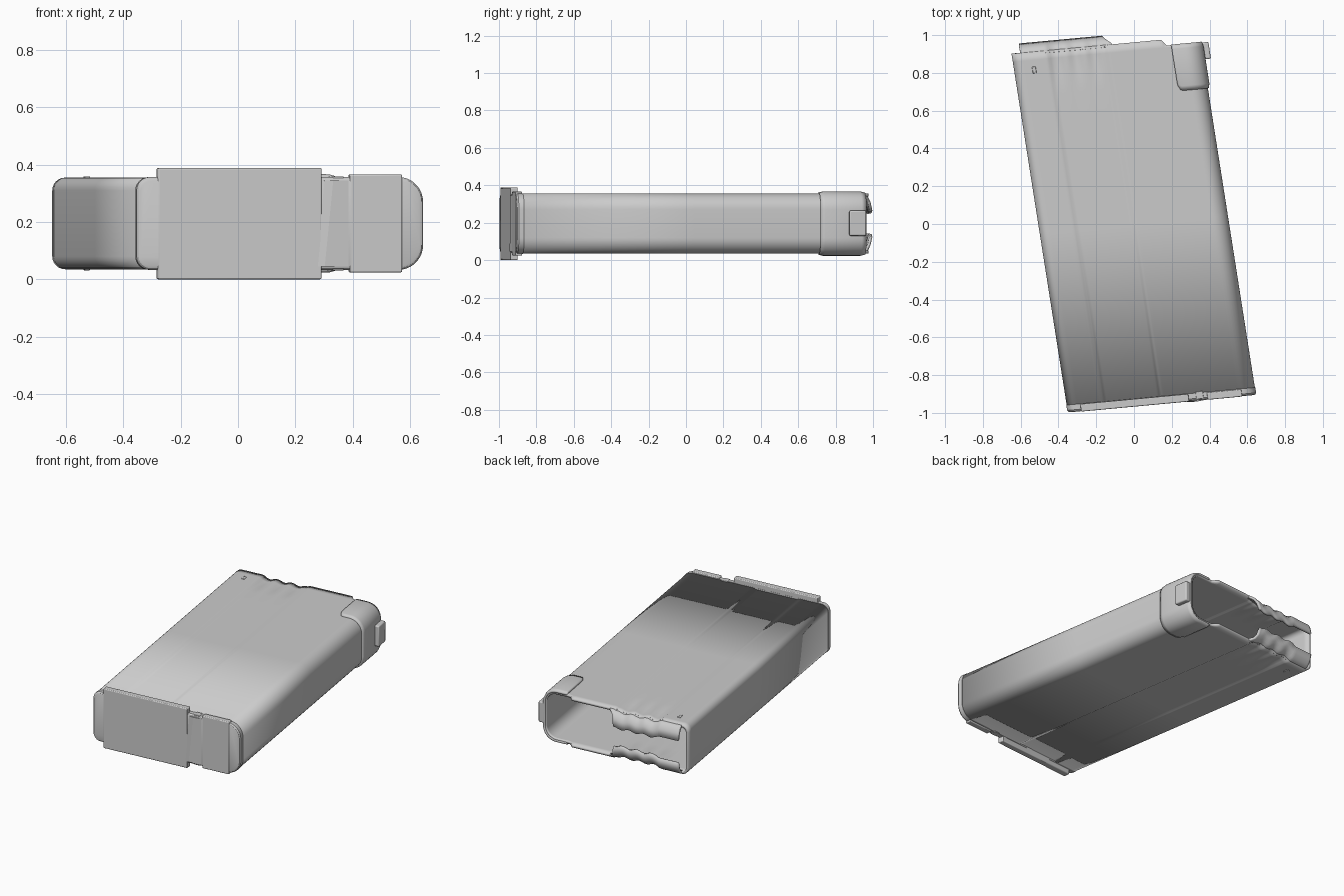
import bpy, bmesh, math
from mathutils import Vector

if "Cube" in bpy.data.objects:
    bpy.data.objects.remove(bpy.data.objects["Cube"])

UL, UR, MID, HALF = -0.507, 0.504, 0.195, 0.16


def place(u, v, h):
    """Sheared frame: u across, v along, h height from the mid plane."""
    y = v + 0.092 * u
    return Vector((u - 0.157 * y, y, MID + h))


def smooth(a, b, t):
    t = max(0, min(1, (t - a) / (b - a)))
    return t * t * (3 - 2 * t)


def relief(u, v):
    """Shallow pressed panel plus short ribs near the mouth."""
    d = 0.007 * smooth(-0.32, -0.305, u) * (1 - smooth(-0.01, 0.005, u))
    if -0.32 < u < -0.02:
        d += 0.006 * (1 - math.cos(math.tau * (u + 0.32) / 0.1)) * smooth(0.72, 0.92, v)
    return d


def half_profile(out=0.0):
    rl, rr = 0.045, 0.085
    pts = []
    for i in range(7):
        a = math.pi - i * math.pi / 12
        pts.append((UL + rl + (rl + out) * math.cos(a), HALF - rl + (rl + out) * math.sin(a)))
    n = 72
    for i in range(1, n):
        pts.append((UL + rl + (UR - rr - UL - rl) * i / n, HALF + out))
    for i in range(10):
        a = math.pi / 2 - i * math.pi / 18
        pts.append((UR - rr + (rr + out) * math.cos(a), HALF - rr + (rr + out) * math.sin(a)))
    return pts


def full_profile(out=0.0):
    top = half_profile(out)
    return top + [(u, -h) for u, h in reversed(top)]


def finish(name, bm, thick=0, bevel=0, angle=30):
    me = bpy.data.meshes.new(name)
    bm.to_mesh(me)
    bm.free()
    ob = bpy.data.objects.new(name, me)
    bpy.context.collection.objects.link(ob)
    if thick:
        m = ob.modifiers.new("wall", 'SOLIDIFY')
        m.thickness, m.offset = thick, -1
    if bevel:
        m = ob.modifiers.new("round", 'BEVEL')
        m.width, m.segments = bevel, 3
    bpy.ops.object.select_all(action='DESELECT')
    ob.select_set(True)
    bpy.context.view_layer.objects.active = ob
    bpy.ops.object.shade_smooth_by_angle(angle=math.radians(angle))
    return ob


def sheet(name, rows, closed=False, cap=False, **kw):
    """Skin rows of points; rows go along v, points run clockwise."""
    bm = bmesh.new()
    vs = [[bm.verts.new(p) for p in r] for r in rows]
    n = len(rows[0])
    for a, b in zip(vs, vs[1:]):
        for i in range(n if closed else n - 1):
            j = (i + 1) % n
            bm.faces.new((a[i], a[j], b[j], b[i]))
    if cap:
        bm.faces.new(vs[0])
        bm.faces.new(vs[-1])
        bmesh.ops.recalc_face_normals(bm, faces=bm.faces)
    return finish(name, bm, **kw)


def block(name, u, v, h, bevel=0.005):
    bm = bmesh.new()
    bmesh.ops.create_cube(bm, size=1)
    for w in bm.verts:
        w.co = place(*[r[0] if c < 0 else r[1] for c, r in zip(w.co, (u, v, h))])
    bmesh.ops.recalc_face_normals(bm, faces=bm.faces)
    return finish(name, bm, bevel=bevel)


# Hollow body tube with stepped mouth edge
def mouth(u):
    return 0.948 - 0.033 * smooth(0.295, 0.325, u)


def body_point(u, h, v):
    return place(u, v, h - math.copysign(relief(u, v), h))


prof = full_profile()
rows = []
for k in (-0.93, 0.0, 0.6, 0.72, 0.77, 0.82, 0.87, 0.905, None):
    rows.append([body_point(u, h, mouth(u) if k is None else k) for u, h in prof])
sheet("magazine_body", rows, closed=True, thick=0.016)

# Curled feed lips, upper and lower
for side, label in ((1, "upper"), (-1, "lower")):
    rows = []
    for v, drop, end in ((0.935, 0, 0.035), (0.955, 0.004, 0.03), (0.972, 0.016, 0.01),
                         (0.987, 0.04, -0.005), (0.998, 0.085, -0.012)):
        r = []
        for i in range(41):
            u = -0.46 + (end + 0.46) * i / 40
            r.append(place(u, v, side * (HALF - drop - relief(u, v))))
        rows.append(r if side > 0 else r[::-1])
    sheet(label + "_feed_lip", rows, thick=0.016)
    # Small pressed dimple beside the lips
    h = (0.155, 0.164) if side > 0 else (-0.164, -0.155)
    block(label + "_dimple", (-0.41, -0.39), (0.835, 0.87), h, 0.004)

# Floor plate: base slab following the tube outline
rows = []
for v, out in ((-0.951, -0.012), (-0.948, -0.004), (-0.94, 0.002), (-0.912, 0.002)):
    rows.append([place(u, v, h) for u, h in full_profile(out)])
sheet("floor_plate", rows, closed=True, cap=True)

# Raised floor plate sections whose edges fold over the tube
block("floor_plate_main", (-0.435, 0.145), (-0.953, -0.913), (-0.195, 0.193))
block("floor_plate_front", (0.245, 0.43), (-0.953, -0.915), (-0.171, 0.171))
block("floor_plate_catch", (0.185, 0.225), (-0.945, -0.905), (-0.164, 0.164), 0.004)

# Folded wedge on the plate between its two sections
bm = bmesh.new()
for s in (-1, 1):
    ring = [bm.verts.new(place(u, v, s * 0.15)) for u, v in
            ((0.14 + 0.015 * s, -0.952), (0.17 + 0.015 * s, -0.957), (0.24, -0.952), (0.24, -0.93), (0.14, -0.93))]
    if s > 0:
        for i in range(5):
            j = (i + 1) % 5
            bm.faces.new((prev[i], prev[j], ring[j], ring[i]))
    bm.faces.new(ring)
    prev = ring
bmesh.ops.recalc_face_normals(bm, faces=bm.faces)
finish("floor_plate_fold", bm, angle=5)

# Reinforcing collar wrapped round the front of the mouth
coll = [p for p in full_profile(0.012) if p[0] > 0.335]
start = min(u for u, h in coll)
rows = []
for t in (0, 0.1, 0.9, 1):
    r = []
    for u, h in coll:
        c = max(0, 0.03 - (u - start))
        inset = 0.03 - math.sqrt(max(0, 0.03 ** 2 - c * c))
        lo, hi = 0.672 + inset, 0.918
        push = 0.006 if t in (0, 1) else 0
        d = Vector((0, 0, -math.copysign(push, h))) if abs(h) > HALF - 0.02 else Vector((-push, 0, 0))
        r.append(place(u, lo + (hi - lo) * t, h) + d)
    rows.append(r)
sheet("front_collar", rows, thick=0.014)

# Catch tab on the front of the collar
block("catch_tab", (0.505, 0.545), (0.825, 0.914), (-0.065, 0.07), 0.008)
